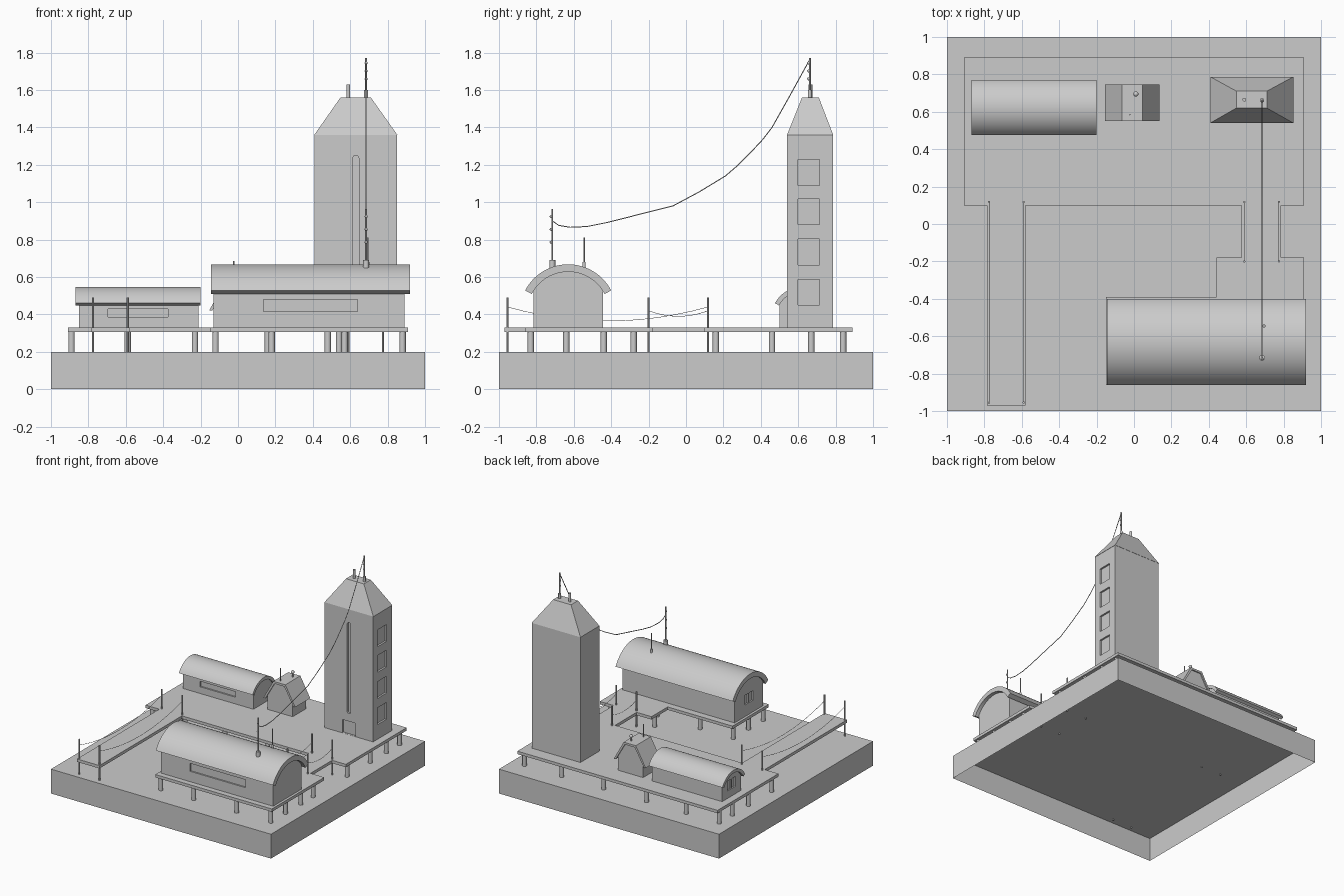
import bpy, bmesh, math
from mathutils import Vector

if "Cube" in bpy.data.objects:
    bpy.data.objects.remove(bpy.data.objects["Cube"])


def finish(name, bm, smooth=False):
    bmesh.ops.recalc_face_normals(bm, faces=bm.faces)
    me = bpy.data.meshes.new(name)
    bm.to_mesh(me)
    bm.free()
    ob = bpy.data.objects.new(name, me)
    bpy.context.collection.objects.link(ob)
    if smooth:
        bpy.ops.object.select_all(action='DESELECT')
        bpy.context.view_layer.objects.active = ob
        ob.select_set(True)
        bpy.ops.object.shade_smooth_by_angle(angle=math.radians(35))
    return ob


def prism(name, pts, axis, a, b, smooth=False):
    """Extrude a 2D outline along an axis from a to b."""
    place = {'x': lambda p, t: (t, p[0], p[1]),
             'y': lambda p, t: (p[0], t, p[1]),
             'z': lambda p, t: (p[0], p[1], t)}[axis]
    bm = bmesh.new()
    lo = [bm.verts.new(place(p, a)) for p in pts]
    hi = [bm.verts.new(place(p, b)) for p in pts]
    bm.faces.new(lo)
    bm.faces.new(hi)
    for i in range(len(pts)):
        j = (i + 1) % len(pts)
        bm.faces.new((lo[i], lo[j], hi[j], hi[i]))
    return finish(name, bm, smooth)


def rect(u0, u1, v0, v1):
    return [(u0, v0), (u1, v0), (u1, v1), (u0, v1)]


def arc(cu, cv, r, a0, a1, n=24):
    return [(cu + r * math.sin(a0 + (a1 - a0) * i / n),
             cv + r * math.cos(a0 + (a1 - a0) * i / n)) for i in range(n + 1)]


def rod(name, x, y, z0, z1, r, n=12):
    pts = arc(x, y, r, 0, 2 * math.pi * (n - 1) / n, n - 1)
    return prism(name, pts, 'z', z0, z1, True)


def ball(name, x, y, z, r):
    bm = bmesh.new()
    bmesh.ops.create_uvsphere(bm, u_segments=12, v_segments=8, radius=r)
    bmesh.ops.translate(bm, vec=Vector((x, y, z)), verts=bm.verts)
    return finish(name, bm, True)


def cable(name, pts, r):
    cu = bpy.data.curves.new(name, 'CURVE')
    cu.dimensions = '3D'
    cu.bevel_depth = r
    cu.bevel_resolution = 1
    sp = cu.splines.new('POLY')
    sp.points.add(len(pts) - 1)
    for p, co in zip(sp.points, pts):
        p.co = (*co, 1)
    ob = bpy.data.objects.new(name, cu)
    bpy.context.collection.objects.link(ob)


def cut(ob, cutter):
    mod = ob.modifiers.new('recess', 'BOOLEAN')
    mod.operation = 'DIFFERENCE'
    mod.solver = 'EXACT'
    mod.object = cutter
    cutter.hide_render = True
    bpy.context.view_layer.objects.active = ob
    bpy.ops.object.modifier_apply(modifier=mod.name)
    bpy.data.objects.remove(cutter)


def arched_hall(name, roof_x, wall_x, yc, half, peak, rise, thick, wall_half, window):
    """Long hall with a vaulted roof and a recessed front window."""
    r = (half ** 2 + rise ** 2) / (2 * rise)
    zc, ang = peak - r, math.asin(half / r)
    roof = arc(yc, zc, r, -ang, ang) + arc(yc, zc, r - thick, ang, -ang)
    prism(name + "_roof", roof, 'x', *roof_x, smooth=True)
    ri = r - thick + 0.004
    wa = math.asin(wall_half / ri)
    wall = [(yc + wall_half, 0.33), (yc - wall_half, 0.33)] + arc(yc, zc, ri, -wa, wa)
    walls = prism(name + "_walls", wall, 'x', *wall_x)
    y0 = yc - wall_half
    cut(walls, prism("cutter", rect(*window), 'y', y0 - 0.05, y0 + 0.012))
    # two-pane window in the left gable
    zw = 0.33 + (peak - 0.33) * 0.28
    for s in (-1, 1):
        cut(walls, prism("cutter", rect(yc + s * 0.028 - 0.024, yc + s * 0.028 + 0.024, zw, zw + 0.08),
                         'x', wall_x[0] - 0.05, wall_x[0] + 0.012))


# open-bottomed ground block
base = prism("ground_block", rect(-1, 1, -1, 1), 'z', 0, 0.2)
bm = bmesh.new()
bm.from_mesh(base.data)
bmesh.ops.delete(bm, geom=[f for f in bm.faces if f.normal.z < -0.5], context='FACES_ONLY')
bm.to_mesh(base.data)
bm.free()

# raised deck with walkways
prism("deck", [(-.91, .89), (-.91, .1), (-.785, .1), (-.785, -.97), (-.58, -.97), (-.58, .1),
               (.575, .1), (.575, -.18), (.44, -.18), (.44, -.39), (-.15, -.39), (-.15, -.86),
               (.91, -.86), (.91, -.18), (.785, -.18), (.785, .1), (.91, .1), (.91, .89)],
      'z', 0.306, 0.33)

# deck legs
legs = [(x, y) for x in (-.89, -.59, -.23, .16, .54, .88) for y in (.16, .84)]
legs += [(x, y) for x in (-.89, .88) for y in (.46, .67)]
legs += [(x, y) for x in (-.12, .18, .57, .88) for y in (-.83, -.44)]
legs += [(-.12, -.64), (.88, -.64), (.88, -.28), (.48, -.28)]
for x, y in legs:
    rod("deck_leg", x, y, 0.2, 0.31, 0.017)

# walkway posts and sagging ropes
for xs, y0, y1, top, sag in (((-.775, -.59), -.955, .118, .44, .075), ((.59, .775), -.2, .118, .42, .03)):
    for x in xs:
        for y in (y0, y1):
            rod("walkway_post", x, y, 0.19, 0.49, 0.006, 8)
        cable("walkway_rope", [(x, y0 + (y1 - y0) * t / 12, top - sag * (1 - (t / 6 - 1) ** 2))
                               for t in range(13)], 0.0015)

# halls
arched_hall("front_hall", (-.145, .92), (-.13, .89), -.63, .23, .668, .14, .04, .185, (.135, .64, .415, .48))
arched_hall("rear_hall", (-.87, -.2), (-.85, -.21), .6225, .147, .548, .088, .025, .122, (-.695, -.375, .385, .43))

# small hut between hall and tower
xc = -0.01
prism("hut_walls", [(xc - .115, .33), (xc + .115, .33), (xc + .115, .45), (xc + .045, .565),
                    (xc - .045, .565), (xc - .115, .45)], 'y', .56, .735)
prism("hut_roof", [(xc - .145, .42), (xc - .055, .58), (xc + .055, .58), (xc + .145, .42),
                   (xc + .128, .42), (xc + .045, .563), (xc - .045, .563), (xc - .128, .42)],
      'y', .55, .745)
rod("hut_mast", -.022, .585, .57, .685, .004, 8)
rod("hut_vent", .01, .695, .57, .62, .006, 8)
ball("hut_vent_cap", .01, .695, .62, .014)

# tower body with recesses
tower = prism("tower", rect(.41, .85, .54, .785), 'z', 0.33, 1.36)
for z in (.45, .665, .88, 1.09):
    cut(tower, prism("cutter", rect(.6, .715, z, z + .138), 'x', .835, .9))
slot = arc(.63, 1.235, .016, -math.pi / 2, math.pi / 2, 10) + arc(.63, .52, .016, math.pi / 2, 1.5 * math.pi, 10)
cut(tower, prism("cutter", slot, 'y', .5, .555))
cut(tower, prism("cutter", rect(.57, .69, .331, .44), 'y', .5, .555))

# tower tapered roof
bm = bmesh.new()
lo = [bm.verts.new((x, y, 1.36)) for x, y in rect(.408, .852, .54, .787)]
hi = [bm.verts.new((x, y, 1.56)) for x, y in rect(.548, .71, .62, .71)]
bm.faces.new(lo)
bm.faces.new(hi)
for i in range(4):
    j = (i + 1) % 4
    bm.faces.new((lo[i], lo[j], hi[j], hi[i]))
finish("tower_roof", bm)

# masts with insulator knobs
rod("tower_vent", .59, .665, 1.55, 1.63, .01)
for name, y, z0, zb, z1, r in (("tower", .662, 1.55, 1.6, 1.77, .011), ("hall", -.715, .63, .69, .965, .016)):
    rod(name + "_mast_base", .685, y, z0, zb, r)
    rod(name + "_mast", .685, y, zb - .01, z1, .005, 8)
    for f in (.35, .6, .85):
        ball(name + "_mast_knob", .685, y - .006, zb + (z1 - zb) * f, .008)
rod("hall_small_mast", .695, -.545, .64, .81, .004, 8)
rod("hall_small_mast_base", .695, -.545, .63, .68, .009)

# overhead line from tower to hall
line = [(.66, 1.76), (.55, 1.56), (.46, 1.4), (.41, 1.335), (.34, 1.26), (.28, 1.2), (.21, 1.14), (.07, 1.055),
        (-.07, .98), (-.27, .93), (-.42, .892), (-.53, .87), (-.62, .866), (-.68, .876), (-.715, .9)]
cable("overhead_line", [(.685, y, z) for y, z in line], 0.003)
